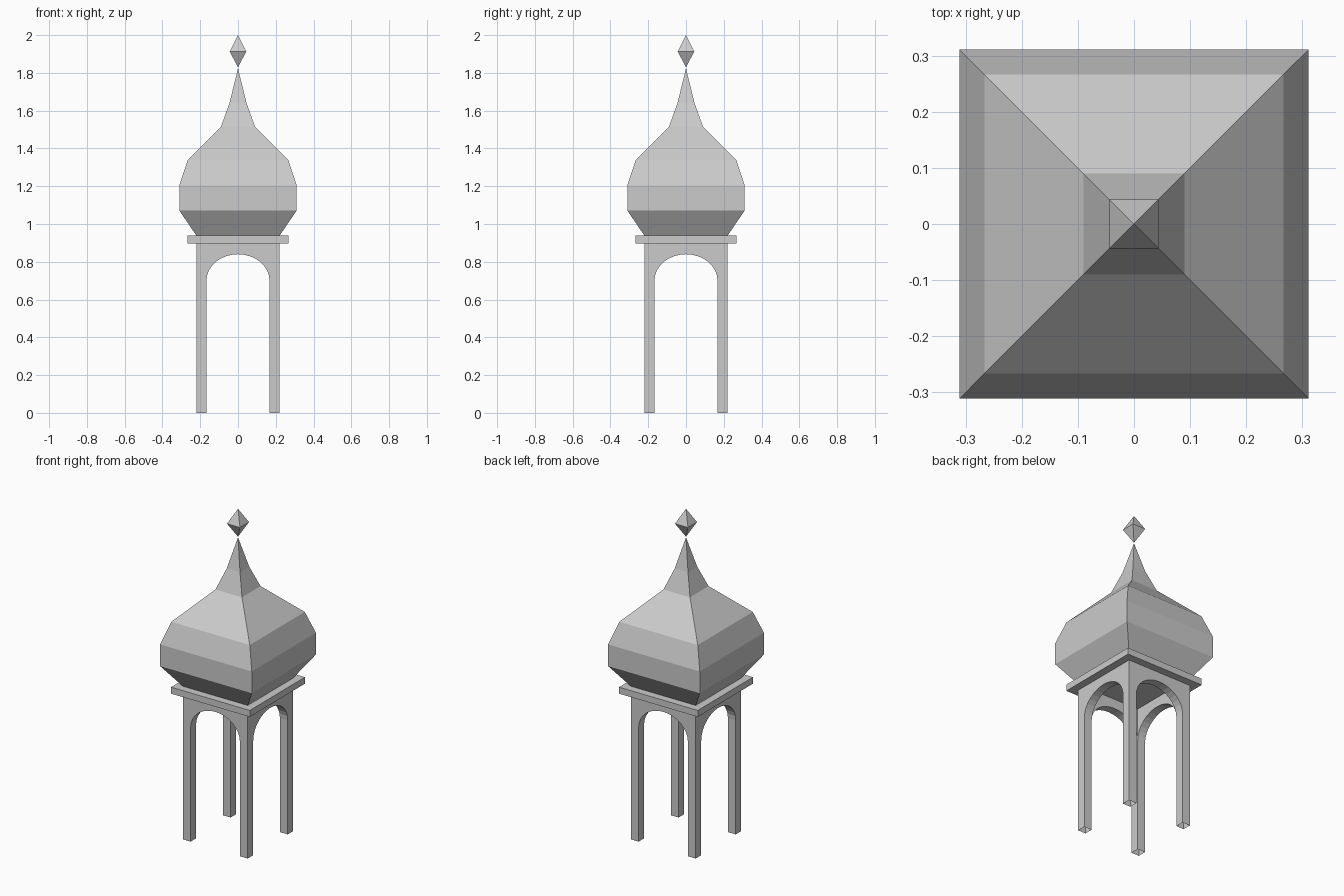
import bpy, bmesh, math
from mathutils import Matrix, Vector

cube = bpy.data.objects.get("Cube")
if cube:
    bpy.data.objects.remove(cube, do_unlink=True)

# Pale grey stone for the whole building
stone = bpy.data.materials.new("pale grey stone")
stone.use_nodes = True
colour = (0.6, 0.6, 0.6, 1)
stone.diffuse_color = colour
stone.node_tree.nodes["Principled BSDF"].inputs["Base Color"].default_value = colour


def finish(bm, name):
    bmesh.ops.remove_doubles(bm, verts=bm.verts, dist=0.0005)
    bmesh.ops.recalc_face_normals(bm, faces=bm.faces)
    mesh = bpy.data.meshes.new(name)
    bm.to_mesh(mesh)
    bm.free()
    mesh.materials.append(stone)
    obj = bpy.data.objects.new(name, mesh)
    bpy.context.collection.objects.link(obj)
    return obj


def square_loft(name, profile):
    """Stack square rings of (half width, height); zero width makes a point."""
    bm = bmesh.new()
    rings = []
    for r, z in profile:
        if r == 0:
            rings.append([bm.verts.new((0, 0, z))] * 4)
        else:
            rings.append([bm.verts.new((sx * r, sy * r, z))
                          for sx, sy in ((-1, -1), (1, -1), (1, 1), (-1, 1))])
    for low, high in zip(rings, rings[1:]):
        for i in range(4):
            j = (i + 1) % 4
            bm.faces.new(dict.fromkeys((low[i], low[j], high[j], high[i])))
    for ring, (r, z) in ((rings[0], profile[0]), (rings[-1], profile[-1])):
        if r > 0:
            bm.faces.new(ring)
    return finish(bm, name)


# Arcade: four arched walls meeting in hollow corner legs
OUTER, INNER, SPRING, CROWN, TOP = 0.22, 0.167, 0.70, 0.84, 0.898
STEPS = 16
arch = []
for i in range(STEPS + 1):
    a = math.pi * (1 - i / STEPS)
    arch.append((INNER * math.cos(a), SPRING + (CROWN - SPRING) * math.sin(a)))
opening = [(-INNER, 0)] + arch + [(INNER, 0)]
outside = [(-OUTER, 0)] + opening + [(OUTER, 0), (OUTER, TOP), (-OUTER, TOP)]
inside = arch + [(INNER, TOP), (-INNER, TOP)]

bm = bmesh.new()
for quarter in range(4):
    turn = Matrix.Rotation(quarter * math.pi / 2, 3, 'Z')

    def face(points):
        bm.faces.new([bm.verts.new(turn @ Vector(p)) for p in points])

    face([(x, -OUTER, z) for x, z in outside])
    face([(x, -INNER, z) for x, z in inside])
    for (xa, za), (xb, zb) in zip(opening, opening[1:]):
        face([(xa, -OUTER, za), (xb, -OUTER, zb), (xb, -INNER, zb), (xa, -INNER, za)])
finish(bm, "arcade")

# Cornice slab, onion roof and finial
square_loft("cornice", [(0.267, TOP), (0.267, 0.938)])
square_loft("onion_roof", [(0.22, 0.938), (0.311, 1.072), (0.311, 1.205),
                           (0.266, 1.338), (0.09, 1.516), (0.045, 1.64), (0, 1.825)])
square_loft("finial", [(0, 1.829), (0.044, 1.914), (0, 2.0)])
